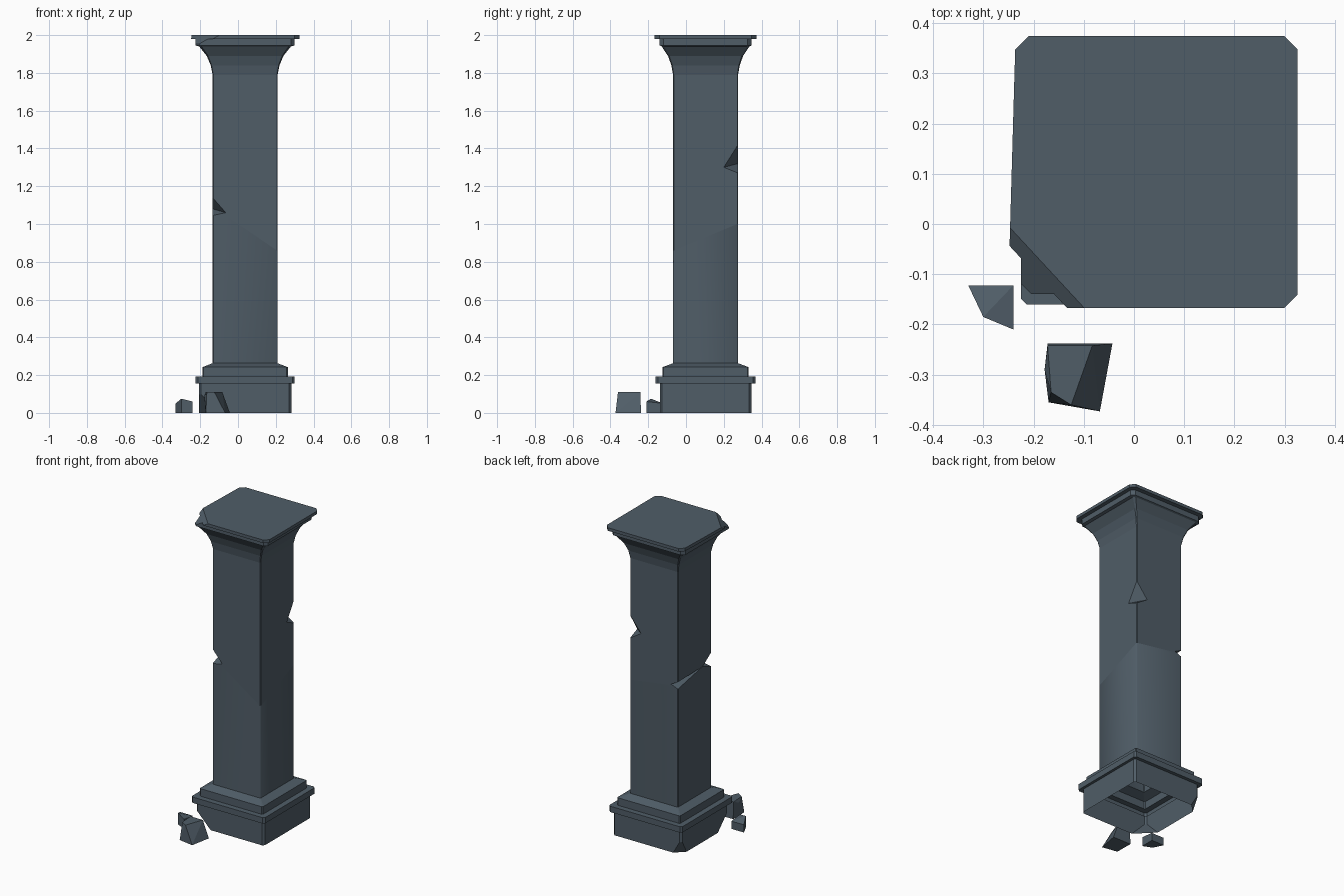
import bpy, bmesh
from mathutils import Vector

if "Cube" in bpy.data.objects:
    bpy.data.objects.remove(bpy.data.objects["Cube"])

CX, CY = 0.0375, 0.1035

stone = bpy.data.materials.new("slate_stone")
stone.diffuse_color = (0.08, 0.11, 0.137, 1)
stone.use_nodes = True
stone.node_tree.nodes["Principled BSDF"].inputs["Base Color"].default_value = stone.diffuse_color


def make_object(name, bm):
    bmesh.ops.recalc_face_normals(bm, faces=bm.faces[:])
    me = bpy.data.meshes.new(name)
    bm.to_mesh(me)
    bm.free()
    me.materials.append(stone)
    ob = bpy.data.objects.new(name, me)
    bpy.context.collection.objects.link(ob)
    return ob


def add_hull(bm, pts):
    verts = [bm.verts.new(p) for p in pts]
    bmesh.ops.convex_hull(bm, input=verts)


def volume(me):
    bm = bmesh.new()
    bm.from_mesh(me)
    v = bm.calc_volume()
    bm.free()
    return v


# Column profile: half width x, half width y, corner chamfer, height
S = 0.172
profile = [
    (.245, .242, .012, 0), (.245, .242, .012, .155),          # plinth
    (.2625, .264, .012, .155), (.2625, .264, .012, .193),     # moulding
    (.226, .228, .006, .193), (.226, .228, .006, .242),       # upper step
    (S, S, .004, .263), (S, S, .004, None),                   # shaft up to crack
    (S, S, .004, 1.79), (.182, .181, .005, 1.84),             # flare
    (.203, .199, .007, 1.89), (.243, .232, .012, 1.94),
    (.262, .2425, .02, 1.945), (.262, .2425, .02, 1.98),      # lower cap
    (.288, .271, .027, 1.98), (.288, .271, .027, 2.0),        # cap slab
]
# Height of the crack line at each corner (x sign, y sign)
crack = {(1, 1): 1.0, (-1, 1): 1.05, (-1, -1): 1.09, (1, -1): .86}


def ring(bm, hx, hy, c, z):
    out = []
    for sx, sy in ((1, 1), (-1, 1), (-1, -1), (1, -1)):
        pair = [(hx, hy - c), (hx - c, hy)]
        if sx * sy < 0:
            pair.reverse()
        zz = crack[sx, sy] if z is None else z
        for px, py in pair:
            x = CX + sx * px
            if zz > 1.975 and hx > .28 and sx < 0 < sy:
                x += .014                                     # skewed slab edge
            out.append(bm.verts.new((x, CY + sy * py, zz)))
    return out


bm = bmesh.new()
rings = [ring(bm, *p) for p in profile]
for a, b in zip(rings, rings[1:]):
    for i in range(8):
        j = (i + 1) % 8
        bm.faces.new((a[i], a[j], b[j], b[i]))
bm.faces.new(rings[0])
bm.faces.new(rings[-1])
column = make_object("column", bm)


def cut(target, pts, n):
    """Cut a convex chip, scaled out from the middle of its first n points."""
    pts = [Vector(p) for p in pts]
    mid = sum(pts[:n], Vector()) / n
    bm = bmesh.new()
    add_hull(bm, [mid + 1.5 * (p - mid) for p in pts])
    cutter = make_object("chip_cutter", bm)
    cutter.hide_render = True
    mod = target.modifiers.new("chip", 'BOOLEAN')
    mod.operation = 'DIFFERENCE'
    mod.object = cutter
    before, result = volume(target.data), None
    for solver in ('MANIFOLD', 'EXACT', 'FLOAT'):
        mod.solver = solver
        bpy.context.view_layer.update()
        dg = bpy.context.evaluated_depsgraph_get()
        me = bpy.data.meshes.new_from_object(target.evaluated_get(dg))
        if .9 * before < volume(me) < before - 1e-6:          # keep only a sane cut
            result = me
            break
    target.modifiers.remove(mod)
    bpy.data.objects.remove(cutter)
    if result:
        target.data = result


# Chips on the shaft edges, cap corner and plinth corners
L, R, F, B = CX - S, CX + S, CY - S, CY + S
chips = [
    (2, (-.065, F, 1.06), (L, F + .09, 1.08), (L, F, 1.14), (L, F, 1.045)),
    (2, (R, .2, 1.3), (.13, B, 1.32), (R, B, 1.42), (R, B, 1.27)),
    (2, (L, .02, 1.08), (L + .05, B, 1.05), (L, B, 1.075), (L, B, 1.03)),
    (3, (-.249, -.005, 2), (-.1, -.166, 2), (-.225, -.139, 1.942), (-.38, -.33, 2.12)),
    (3, (-.1, -.1385, 0), (-.2075, -.03, 0), (-.2075, -.1385, .11), (-.3, -.25, -.1)),
    (3, (-.15, .3455, 0), (-.2075, .29, 0), (-.2075, .3455, .1), (-.29, .43, -.08)),
]
for n, *pts in chips:
    cut(column, pts, n)

# Open the underside and soften the worn lower shaft
bm = bmesh.new()
bm.from_mesh(column.data)
bm.normal_update()
under = [f for f in bm.faces if all(v.co.z < .001 for v in f.verts)]
bmesh.ops.delete(bm, geom=under, context='FACES')
for f in bm.faces:
    f.material_index = 0
    f.smooth = .3 < f.calc_center_median().z < .8 and abs(f.normal.z) < .1
for e in bm.edges:
    if all(v.co.x < -.1 for v in e.verts):
        e.smooth = False
bm.to_mesh(column.data)
bm.free()
column.data.materials.clear()
column.data.materials.append(stone)

# Fallen rubble
rubble = {
    "small_rubble": [(-.33, -.122, 0), (-.24, -.122, 0), (-.24, -.21, 0), (-.30, -.185, 0),
                     (-.33, -.122, .05), (-.24, -.122, .05), (-.24, -.21, .06),
                     (-.30, -.185, .075)],
    "large_rubble": [(-.172, -.238, 0), (-.043, -.238, 0), (-.068, -.373, 0), (-.17, -.355, 0),
                     (-.178, -.29, .09), (-.172, -.242, .11), (-.083, -.242, .11),
                     (-.125, -.36, .11), (-.165, -.335, .11)],
}
for name, pts in rubble.items():
    bm = bmesh.new()
    add_hull(bm, pts)
    make_object(name, bm)
